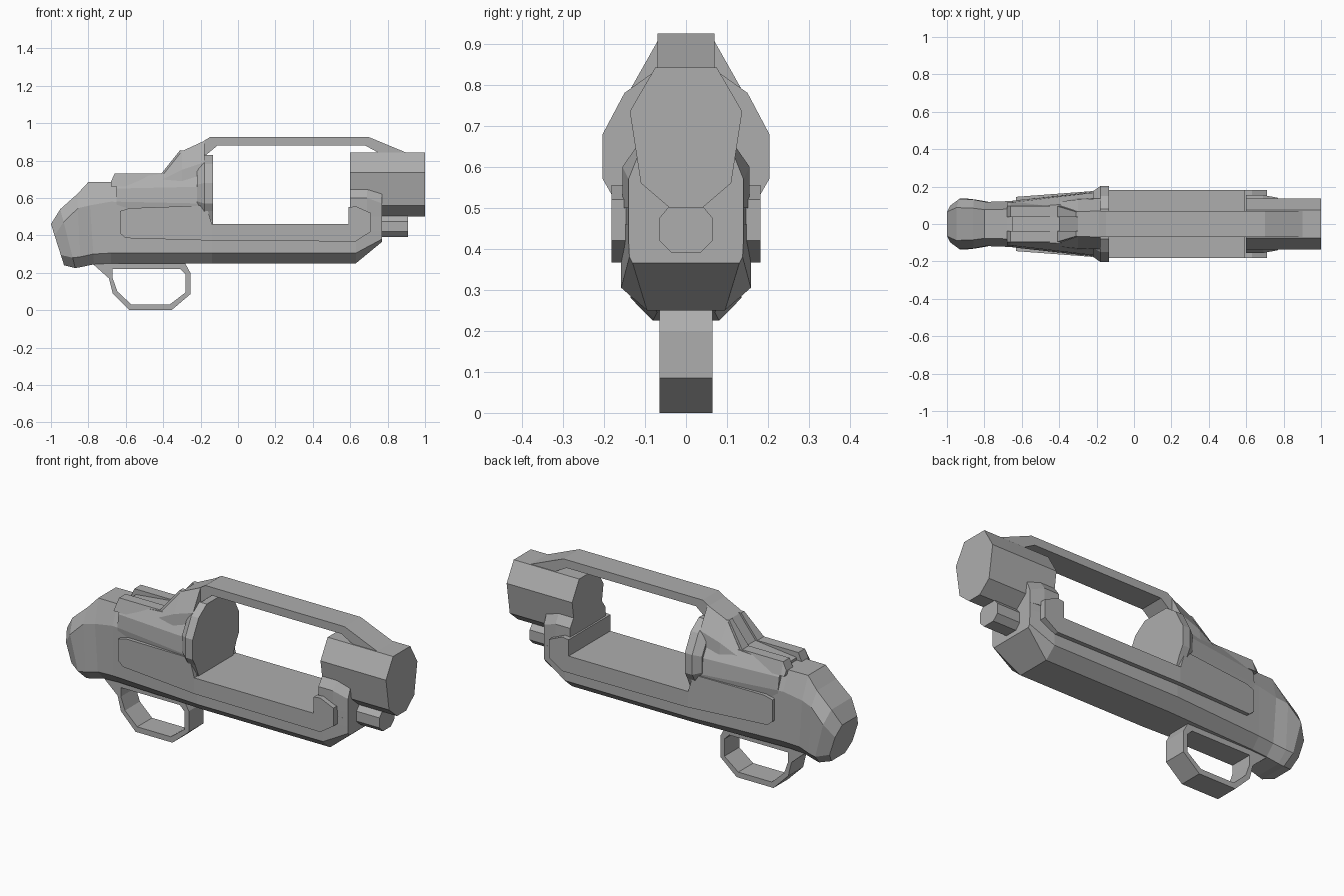
import bpy, bmesh

cube = bpy.data.objects.get("Cube")
if cube:
    bpy.data.objects.remove(cube)

GREY = (0.42, 0.42, 0.42, 1)
metal = bpy.data.materials.new("plain grey")
metal.use_nodes = True
metal.diffuse_color = GREY
metal.node_tree.nodes["Principled BSDF"].inputs["Base Color"].default_value = GREY


def loft(name, rings, mirror=False):
    """Skin a run of equal-length point rings and cap both ends."""
    bm = bmesh.new()
    for side in ((1, -1) if mirror else (1,)):
        rows = [[bm.verts.new((x, y * side, z)) for x, y, z in r] for r in rings]
        n = len(rows[0])
        for a, b in zip(rows, rows[1:]):
            for i in range(n):
                j = (i + 1) % n
                bm.faces.new((a[i], a[j], b[j], b[i]))
        bm.faces.new(rows[0])
        bm.faces.new(rows[-1])
    bmesh.ops.recalc_face_normals(bm, faces=bm.faces)
    mesh = bpy.data.meshes.new(name)
    bm.to_mesh(mesh)
    bm.free()
    mesh.materials.append(metal)
    obj = bpy.data.objects.new(name, mesh)
    bpy.context.collection.objects.link(obj)
    return obj


def ring(x, half):
    """Symmetric cross-section at x from (y, z) points on one side."""
    return [(x, y, z) for y, z in half] + [(x, -y, z) for y, z in reversed(half)]


def prism(name, outline, y0, y1, mirror=False):
    """Extrude an (x, z) outline sideways; y1 may depend on x."""
    outer = y1 if callable(y1) else lambda x: y1
    return loft(name, [[(x, y0, z) for x, z in outline],
                       [(x, outer(x), z) for x, z in outline]], mirror)


# Rounded rear of the frame, from slanted stations
stations = [  # bottom x, top x, bottom z, shoulder z, top z, half width
    (-0.93, -1.00, 0.24, 0.40, 0.46, 0.10),
    (-0.87, -0.95, 0.225, 0.47, 0.54, 0.135),
    (-0.84, -0.86, 0.23, 0.545, 0.62, 0.13),
    (-0.77, -0.80, 0.245, 0.56, 0.685, 0.118),
    (-0.68, -0.68, 0.25, 0.58, 0.685, 0.122),
    (-0.14, -0.14, 0.25, 0.56, 0.70, 0.158),
]
rings = []
for xb, xt, zb, zs, zt, w in stations:
    half = [(0.6 * w, zb), (w, zb + 0.055), (w, zs), (0.65 * w, zt)]
    rings.append([(xb + (xt - xb) * (z - zb) / (zt - zb), y, z)
                  for _, y, z in ring(0, half)])
loft("rear_frame", rings)

# Lower frame under the opening, with its chamfered nose
low = [(0.095, 0.25), (0.158, 0.305), (0.158, 0.42), (0.158, 0.46)]
nose = [(0.13, 0.365), (0.138, 0.38), (0.14, 0.42), (0.14, 0.46)]
loft("lower_frame", [ring(-0.14, low), ring(0.63, low), ring(0.77, nose)])

# Block and cradle wings that hold the barrel
block = [(0.15, 0.45), (0.15, 0.55)]
loft("front_block", [ring(0.59, block), ring(0.68, block),
                     ring(0.77, [(0.14, 0.45), (0.14, 0.55)])])
loft("cradle_wing", [[(x, 0.07, 0.5), (x, w, 0.5), (x, w, top - 0.05), (x, 0.12, top), (x, 0.07, top)]
                     for x, w, top in ((0.6, 0.155, 0.65), (0.69, 0.155, 0.65), (0.77, 0.14, 0.62))],
     mirror=True)

# Tapered housing behind the opening
loft("rear_housing", [
    ring(-0.65, [(0.12, 0.50), (0.125, 0.58), (0.115, 0.65), (0.085, 0.70)]),
    ring(-0.19, [(0.16, 0.50), (0.175, 0.57), (0.17, 0.66), (0.12, 0.75)])])

# Shield disc facing the opening
disc = [(0.15, 0.46), (0.18, 0.53), (0.203, 0.57), (0.203, 0.68), (0.15, 0.78), (0.08, 0.83)]
loft("shield_disc", [ring(-0.22, [(y * 0.86, 0.63 + (z - 0.63) * 0.8) for y, z in disc]),
                     ring(-0.18, disc), ring(-0.135, disc)])

# Twin rails beside the rear slot, rising to the strap
rails = [(-0.68, 0.685, 0.095), (-0.66, 0.73, 0.095), (-0.41, 0.73, 0.095),
         (-0.31, 0.855, 0.065), (-0.27, 0.85, 0.07), (-0.2, 0.895, 0.07)]
loft("slot_rail", [[(x, 0.038, 0.66), (x, w + 0.02, 0.66), (x, w, top), (x, 0.038, top)]
                   for x, top, w in rails], mirror=True)
prism("slot_ramp", [(-0.64, 0.66), (-0.64, 0.70), (-0.41, 0.70), (-0.29, 0.80),
                    (-0.28, 0.85), (-0.2, 0.89), (-0.2, 0.66)], -0.04, 0.04)

# Flared foot of the top strap
loft("strap_foot", [
    ring(-0.40, [(0.12, 0.68), (0.12, 0.70), (0.10, 0.725)]),
    ring(-0.30, [(0.14, 0.68), (0.13, 0.75), (0.066, 0.85)]),
    ring(-0.18, [(0.14, 0.68), (0.135, 0.79), (0.07, 0.905)])])

# Top strap over the opening
prism("top_strap", [(-0.27, 0.85), (-0.15, 0.925), (0.7, 0.925), (0.9, 0.842), (0.9, 0.82),
                    (0.75, 0.842), (0.68, 0.88), (-0.11, 0.88), (-0.17, 0.83), (-0.25, 0.80)],
      -0.07, 0.07)

# Barrel and the rod housing beneath it
barrel = [(0.04, 0.50), (0.11, 0.56), (0.137, 0.735), (0.075, 0.842)]
loft("barrel", [ring(0.6, barrel), ring(1.0, barrel)])
rod = [(0.035, 0.39), (0.065, 0.42), (0.065, 0.475), (0.04, 0.505)]
loft("rod_housing", [ring(0.65, rod), ring(0.91, rod)])

# Raised side plates, tapered toward the rear
prism("rear_side_plate", [(-0.63, 0.41), (-0.60, 0.385), (-0.14, 0.372), (-0.14, 0.46),
                          (-0.17, 0.56), (-0.58, 0.545), (-0.63, 0.53)],
      0.10, lambda x: 0.182 + min(0, x + 0.14) * 0.075, mirror=True)
prism("front_side_plate", [(-0.14, 0.372), (0.63, 0.367), (0.71, 0.42), (0.71, 0.52),
                           (0.63, 0.555), (0.59, 0.55), (0.59, 0.46), (-0.14, 0.46)],
      0.10, 0.182, mirror=True)

# Trigger guard: a closed loop swept between outer and inner outlines
outer = [(-0.78, 0.25), (-0.69, 0.17), (-0.67, 0.09), (-0.58, 0.0),
         (-0.355, 0.0), (-0.255, 0.085), (-0.255, 0.20), (-0.285, 0.255)]
inner = [(-0.67, 0.22), (-0.67, 0.17), (-0.645, 0.10), (-0.57, 0.03),
         (-0.365, 0.03), (-0.28, 0.095), (-0.28, 0.19), (-0.31, 0.22)]
bm = bmesh.new()
loops = [[bm.verts.new((x, y, z)) for x, z in line]
         for line, y in ((outer, -0.065), (outer, 0.065), (inner, 0.065), (inner, -0.065))]
for k in range(4):
    a, b = loops[k], loops[(k + 1) % 4]
    for i in range(8):
        j = (i + 1) % 8
        bm.faces.new((a[i], a[j], b[j], b[i]))
bmesh.ops.recalc_face_normals(bm, faces=bm.faces)
mesh = bpy.data.meshes.new("trigger_guard")
bm.to_mesh(mesh)
bm.free()
mesh.materials.append(metal)
bpy.context.collection.objects.link(bpy.data.objects.new("trigger_guard", mesh))
